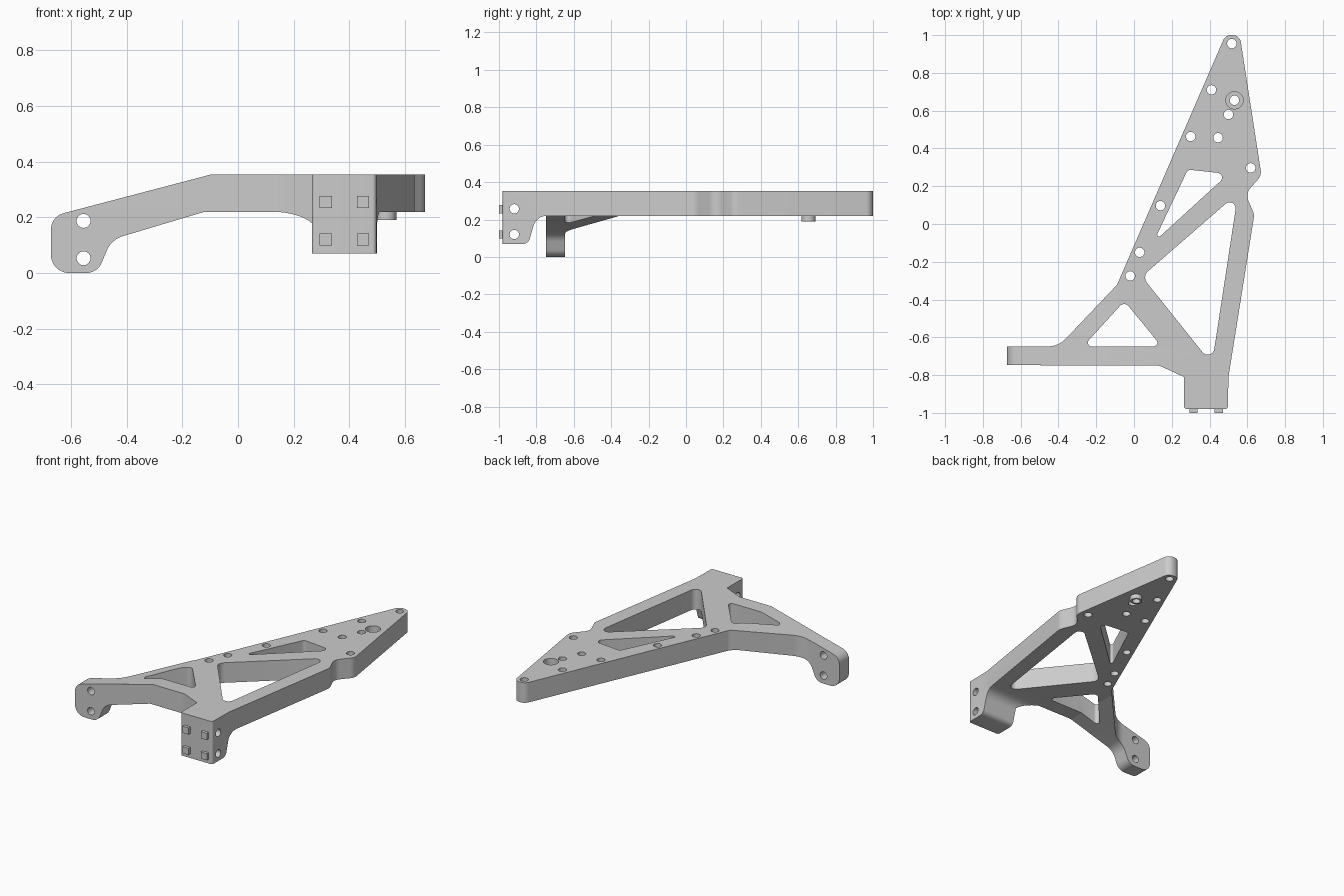
import bpy, bmesh, math
from mathutils import Vector

cube = bpy.data.objects.get("Cube")
if cube:
    bpy.data.objects.remove(cube)

COLOUR = (0.6, 0.6, 0.6, 1)
grey = bpy.data.materials.new("satin_grey")
grey.use_nodes = True
grey.diffuse_color = COLOUR
grey.node_tree.nodes["Principled BSDF"].inputs["Base Color"].default_value = COLOUR

TOP, UNDER, HOLE = 0.353, 0.22, 0.025


def rounded(corners, steps=8):
    """Fillet polygon corners given as (u, v, radius)."""
    out = []
    for i, (u, v, r) in enumerate(corners):
        p = Vector((u, v))
        if r == 0:
            out.append(p)
            continue
        a = (Vector(corners[i - 1][:2]) - p).normalized()
        b = (Vector(corners[(i + 1) % len(corners)][:2]) - p).normalized()
        half = a.angle(b) / 2
        sweep = math.pi - 2 * half
        mid = p + (a + b).normalized() * (r / math.sin(half))
        start = p + a * (r / math.tan(half)) - mid
        end = p + b * (r / math.tan(half)) - mid
        for k in range(steps + 1):
            t = sweep * k / steps
            out.append(mid + (start * math.sin(sweep - t) + end * math.sin(t)) / math.sin(sweep))
    return out


def circle(u, v, r, n=24):
    return [Vector((u + r * math.cos(2 * math.pi * k / n),
                    v + r * math.sin(2 * math.pi * k / n))) for k in range(n)]


def prism(name, pts, axis, lo, hi):
    """Extrude a 2D profile along one axis."""
    place = {"x": lambda p, w: (w, p.x, p.y),
             "y": lambda p, w: (p.x, w, p.y),
             "z": lambda p, w: (p.x, p.y, w)}[axis]
    bm = bmesh.new()
    low = [bm.verts.new(place(p, lo)) for p in pts]
    high = [bm.verts.new(place(p, hi)) for p in pts]
    bm.faces.new(low)
    bm.faces.new(high)
    for i in range(len(pts)):
        bm.faces.new((low[i - 1], low[i], high[i], high[i - 1]))
    bmesh.ops.recalc_face_normals(bm, faces=bm.faces)
    mesh = bpy.data.meshes.new(name)
    bm.to_mesh(mesh)
    bm.free()
    mesh.materials.append(grey)
    ob = bpy.data.objects.new(name, mesh)
    bpy.context.collection.objects.link(ob)
    return ob


def combine(target, tool, operation="DIFFERENCE"):
    mod = target.modifiers.new("cut", "BOOLEAN")
    mod.operation, mod.object, mod.solver = operation, tool, "EXACT"
    bpy.context.view_layer.update()
    bpy.context.view_layer.objects.active = target
    bpy.ops.object.modifier_apply(modifier=mod.name)
    bpy.data.objects.remove(tool)


# Plan outline of the whole bracket
plan = rounded([
    (-0.72, -0.747, 0), (-0.72, -0.648, 0), (-0.40, -0.648, 0.13),
    (-0.09, -0.322, 0.06), (0.484, 1.0, 0.044), (0.56, 1.0, 0.044),
    (0.675, 0.257, 0.06), (0.59, 0.16, 0.06), (0.637, 0.05, 0.06),
    (0.50, -0.81, 0), (0.497, -0.98, 0.015), (0.265, -0.98, 0.015),
    (0.265, -0.81, 0), (0.135, -0.75, 0.06)])
frame = prism("bracket_frame", plan, "z", -0.05, TOP)

# Side shape of the drooping arm
arm = rounded([
    (-0.672, 0, 0.065), (-0.505, 0, 0.06), (-0.455, 0.12, 0.09),
    (-0.12, UNDER, 0.05), (-0.05, UNDER, 0), (-0.05, -0.1, 0),
    (0.8, -0.1, 0), (0.8, 0.458, 0), (0.3, 0.458, 0), (-0.672, 0.203, 0.06)])
combine(frame, prism("arm_envelope", arm, "y", -1.2, 1.2), "INTERSECT")

# Clear the underside, leaving the deep mounting block
under = rounded([
    (-1.2, -0.2, 0), (-1.2, 0.07, 0), (-0.843, 0.07, 0.035),
    (-0.80, UNDER, 0.075), (1.2, UNDER, 0), (1.2, -0.2, 0)])
combine(frame, prism("under_cutter", under, "x", -0.06, 0.9))

# Three triangular windows
windows = [
    [(0.285, 0.288, 0.025), (0.50, 0.265, 0.026), (0.102, -0.098, 0.01)],
    [(0.551, 0.164, 0.032), (0.042, -0.278, 0.045), (0.413, -0.741, 0.035)],
    [(-0.051, -0.408, 0.03), (-0.269, -0.648, 0.02), (0.146, -0.648, 0.02)]]
for tri in windows:
    combine(frame, prism("window_cutter", rounded(tri), "z", -0.1, 0.5))

# Vertical bolt holes
for x, y in [(0.518, 0.955), (0.41, 0.71), (0.50, 0.58), (0.30, 0.463),
             (0.445, 0.457), (0.618, 0.297), (0.14, 0.097),
             (0.03, -0.15), (-0.02, -0.275)]:
    combine(frame, prism("hole_cutter", circle(x, y, HOLE), "z", -0.1, 0.5))

# Cross holes through the arm foot and the block
for z in (0.053, 0.187):
    combine(frame, prism("hole_cutter", circle(-0.555, z, HOLE), "y", -0.9, -0.5))
for z in (0.12, 0.257):
    combine(frame, prism("hole_cutter", circle(-0.918, z, HOLE), "x", 0.1, 0.7))

# Counterbored boss hanging under the plate
bx, by = 0.532, 0.655
combine(frame, prism("boss", circle(bx, by, 0.037), "z", 0.19, 0.25), "UNION")
combine(frame, prism("bore_cutter", circle(bx, by, 0.046), "z", 0.27, 0.5))
combine(frame, prism("hole_cutter", circle(bx, by, HOLE), "z", 0.1, 0.5))

# Locating pegs on the block face
for x in (0.315, 0.449):
    for z in (0.12, 0.255):
        square = [Vector((x + a * 0.022, z + b * 0.022))
                  for a, b in ((-1, -1), (1, -1), (1, 1), (-1, 1))]
        prism("locating_peg", square, "y", -1.0, -0.97)

bpy.ops.object.select_all(action="DESELECT")
frame.select_set(True)
bpy.context.view_layer.objects.active = frame
bpy.ops.object.shade_smooth_by_angle(angle=math.radians(30))
